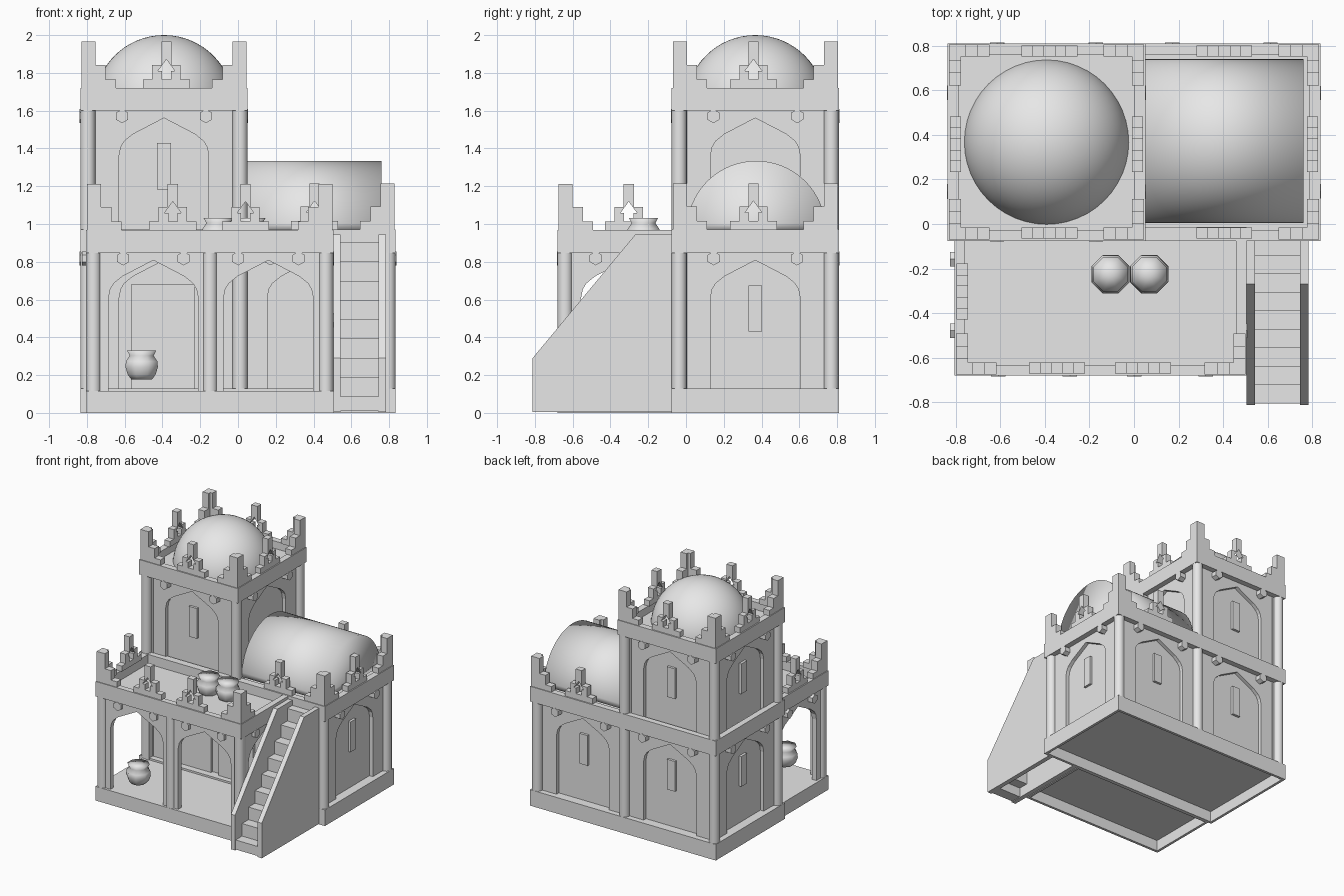
import bpy, bmesh
from math import sin, cos, pi, radians
from mathutils import Matrix

if "Cube" in bpy.data.objects:
    bpy.data.objects.remove(bpy.data.objects["Cube"])

stone = bpy.data.materials.new("pale_stone")
stone.use_nodes = True
stone.diffuse_color = (0.8, 0.8, 0.8, 1)
stone.node_tree.nodes["Principled BSDF"].inputs["Base Color"].default_value = (0.8, 0.8, 0.8, 1)


def finish(name, bm, matrix=Matrix(), smooth=False):
    bmesh.ops.recalc_face_normals(bm, faces=bm.faces)
    for f in bm.faces:
        f.smooth = smooth
    mesh = bpy.data.meshes.new(name)
    bm.to_mesh(mesh)
    bm.free()
    mesh.materials.append(stone)
    ob = bpy.data.objects.new(name, mesh)
    ob.matrix_world = matrix
    bpy.context.collection.objects.link(ob)
    return ob


def prism(bm, pts, y0, y1):
    """Upright outline (x, z) given thickness from y0 to y1."""
    face = bm.faces.new([bm.verts.new((x, y0, z)) for x, z in pts])
    ext = bmesh.ops.extrude_face_region(bm, geom=[face])["geom"]
    moved = [v for v in ext if isinstance(v, bmesh.types.BMVert)]
    bmesh.ops.translate(bm, vec=(0, y1 - y0, 0), verts=moved)


def rect(x0, x1, z0, z1):
    return [(x0, z0), (x1, z0), (x1, z1), (x0, z1)]


def side(x, y, degrees):
    """Frame whose local -y looks out of a wall: 0 front, 90 right, 180 back, 270 left."""
    return Matrix.Translation((x, y, 0)) @ Matrix.Rotation(radians(degrees), 4, 'Z')


def tray(name, x, y, z, rim, depth, up=True):
    """Slab with a sunken top, or a hollow underside, with upright rim walls."""
    bm = bmesh.new()
    prism(bm, rect(*x, *z), *y)
    bmesh.ops.recalc_face_normals(bm, faces=bm.faces)
    sign = 1 if up else -1
    face = max(bm.faces, key=lambda f: f.normal.z * sign)
    bmesh.ops.inset_region(bm, faces=[face], thickness=rim, depth=0)
    floor = bmesh.ops.extrude_discrete_faces(bm, faces=[face])["faces"][0]
    bmesh.ops.translate(bm, vec=(0, 0, -sign * depth), verts=floor.verts)
    finish(name, bm)


def column(name, x, y, z0, z1):
    bm = bmesh.new()
    bmesh.ops.create_cone(bm, cap_ends=True, segments=20, radius1=0.04, radius2=0.04, depth=z1 - z0)
    ob = finish(name, bm, Matrix.Translation((x, y, (z0 + z1) / 2)), True)
    bpy.context.view_layer.objects.active = ob
    bpy.ops.object.select_all(action='DESELECT')
    ob.select_set(True)
    bpy.ops.object.shade_smooth_by_angle(angle=radians(40))


ARCH = [(0.237, -0.02), (0.237, 0.48), (0.228, 0.525), (0.21, 0.555), (0.165, 0.592)]
TOP = 0.72
WINDOW = rect(-0.036, 0.036, 0.3, 0.545)
DOOR = rect(-0.175, 0.165, 0, 0.55)


def bay(name, M, dist, cx, width, z, inset, pegs, niche=True, panel=None, peg_out=0.003):
    """Arched wall with pegs; a niche gets a back wall and may hold a raised panel."""
    h = width / 2
    front = -dist + inset
    arch = ARCH + [(0, 0.678)] + [(-a, b) for a, b in reversed(ARCH)]
    bm = bmesh.new()
    prism(bm, arch + [(-h, -0.02), (-h, TOP), (h, TOP), (h, -0.02)], front, front + 0.04)
    if niche:
        prism(bm, rect(-h, h, -0.02, TOP), front + 0.03, front + 0.05)
    if panel:
        prism(bm, panel, front + 0.01, front + 0.04)
    for s in (-1, 1):
        hexagon = [(s * pegs + 0.037 * sin(i * pi / 3), 0.688 + 0.037 * cos(i * pi / 3)) for i in range(6)]
        prism(bm, hexagon, -dist - peg_out, front + 0.02)
    finish(name, bm, M @ Matrix.Translation((cx, 0, z)))


CREST = [(0, 0.045), (0, 0), (0.125, 0), (0.125, 0.045), (0.075, 0.045), (0.075, 0.122),
         (0.027, 0.122), (0.027, 0.245), (0, 0.245), (0, 0.152), (0.045, 0.09),
         (0.024, 0.09), (0.024, 0.045)]
STEPS = [(0, 0), (0.182, 0), (0.182, 0.045), (0.128, 0.045), (0.128, 0.122),
         (0.074, 0.122), (0.074, 0.245), (0, 0.245)]


def crest(name, M, dist, cx, z):
    """Stepped battlement pierced by an arrow-shaped hole."""
    bm = bmesh.new()
    for s in (-1, 1):
        prism(bm, [(s * a, b) for a, b in CREST], -dist + 0.01, -dist + 0.06)
    seam = [f for f in bm.faces if all(abs(v.co.x) < 1e-5 for v in f.verts)]
    bmesh.ops.delete(bm, geom=seam, context='FACES')
    bmesh.ops.remove_doubles(bm, verts=bm.verts, dist=1e-5)
    finish(name, bm, M @ Matrix.Translation((cx, 0, z)))


def corner(name, M, dist, end, z):
    """Stepped battlement running inwards from the wall end at x = end."""
    s = -1 if end > 0 else 1
    bm = bmesh.new()
    prism(bm, [(end + s * (a + 0.006), b) for a, b in STEPS], -dist + 0.006, -dist + 0.06)
    finish(name, bm, M @ Matrix.Translation((0, 0, z)))


# Footings and roof rims
HX, Y0, Y1, CY, H = 0.835, -0.076, 0.81, 0.367, 0.443
CX = HX - H
PX0, PX1, PY0 = -0.805, 0.505, -0.68
tray("main_base", (-HX, HX), (Y0, Y1), (0, 0.13), 0.03, 0.09, False)
tray("porch_base", (PX0, PX1), (PY0, Y0 + 0.01), (0, 0.115), 0.03, 0.09, False)
tray("main_roof", (-HX, HX), (Y0, Y1), (0.847, 0.97), 0.07, 0.05)
tray("porch_roof", (PX0, PX1), (PY0, -0.013), (0.847, 0.968), 0.066, 0.075)
tray("tower_roof", (-HX, -HX + 2 * H), (Y0, Y1), (1.6, 1.72), 0.07, 0.06)

# Columns
tower_x = (-HX + 0.04, -HX + 2 * H - 0.04)
for y in (Y0 + 0.04, Y1 - 0.04):
    for x in tower_x + (HX - 0.04,):
        column("main_column", x, y, 0.12, 0.86)
    for x in tower_x:
        column("tower_column", x, y, 0.96, 1.61)
for x in (PX0 + 0.04, -0.148, PX1 - 0.04):
    column("porch_column", x, PY0 + 0.04, 0.11, 0.86)

# Ground floor and tower walls
for angle in (0, 90, 180, 270):
    left, right = side(-CX, CY, angle), side(CX, CY, angle)
    shift = 0.013 * cos(radians(angle)) - 0.01 * sin(radians(angle))
    bay("tower_wall", left, H, 0, 0.8, 0.883, 0.045, 0.222, panel=None if angle == 90 else WINDOW)
    crest("tower_crest", left, H, shift, 1.72)
    for end in (-H, H):
        corner("tower_corner_crest", left, H, end, 1.72)
    if angle != 90:
        bay("left_room_wall", left, H, 0, 0.8, 0.13, 0.045, 0.22, panel=WINDOW if angle else DOOR)
    if angle != 270:
        bay("right_room_wall", right, H, 0, 0.8, 0.13, 0.045, 0.22, panel=WINDOW if angle else None)
        crest("main_crest", right, H, shift, 0.97)
        if angle != 180:
            corner("main_corner_crest", right, H, H, 0.97)
        if angle != 0:
            corner("main_corner_crest", right, H, -H, 0.97)

# Porch arches and battlements
pcx, pcy = (PX0 + PX1) / 2, (PY0 + Y0) / 2
phx, phy = (PX1 - PX0) / 2, (Y0 - PY0) / 2
pf, pr, pl = side(pcx, pcy, 0), side(pcx, pcy, 90), side(pcx, pcy, 270)
for cx in (-0.298, 0.311):
    bay("porch_front_arch", pf, phy, cx, 0.57, 0.13, 0.02, 0.16, niche=False)
bay("porch_right_arch", pr, phx, 0.06, 0.58, 0.13, 0.02, 0.16, niche=False)
bay("porch_left_arch", pl, phx, -0.06, 0.58, 0.13, 0.02, 0.16, niche=False, peg_out=0.02)
for cx in (-0.195, 0.19):
    crest("porch_front_crest", pf, phy, cx, 0.967)
crest("porch_left_crest", pl, phx, -0.075, 0.967)
for M, dist, end in ((pf, phy, -phx), (pf, phy, phx), (pl, phx, phy), (pr, phx, -phy)):
    corner("porch_corner_crest", M, dist, end, 0.967)

# Dome over the tower
bm = bmesh.new()
bmesh.ops.create_uvsphere(bm, u_segments=48, v_segments=32, radius=0.37)
bmesh.ops.delete(bm, geom=[v for v in bm.verts if v.co.z < -0.01], context='VERTS')
finish("tower_dome", bm, Matrix.Translation((-CX, CY, 1.63)), True)

# Barrel vault over the right room
bm = bmesh.new()
prism(bm, [(0.3675 * cos(i * pi / 32), 0.3675 * sin(i * pi / 32)) for i in range(33)], -0.76, -0.03)
finish("barrel_vault", bm, side(0, CY + 0.005, 90) @ Matrix.Translation((0, 0, 0.967)), True)

# Outside stair
turn = side(0, 0, 90)
for x0, x1 in ((0.505, 0.542), (0.745, 0.783)):
    bm = bmesh.new()
    prism(bm, [(-0.812, 0.005), (-0.812, 0.29), (-0.268, 0.945), (Y0, 0.945), (Y0, 0.005)], -x1, -x0)
    finish("stair_side", bm, turn)
bm = bmesh.new()
for i in range(9):
    y, z = -0.805 + 0.083 * i, 0.087 + 0.102 * i
    prism(bm, rect(y, Y0 if i == 8 else y + 0.09, max(z - 0.102, 0.01), z), -0.75, -0.535)
finish("stair_steps", bm, turn)

# Eight-sided pots
POT = [(0, 0), (0.06, 0), (0.08, 0.025), (0.093, 0.065), (0.09, 0.095), (0.068, 0.125),
       (0.084, 0.152), (0, 0.152)]
for x, y, z in ((-0.51, -0.55, 0.178), (-0.105, -0.225, 0.88), (0.068, -0.225, 0.88)):
    bm = bmesh.new()
    verts = [bm.verts.new((r, 0, h)) for r, h in POT]
    edges = [bm.edges.new(pair) for pair in zip(verts, verts[1:])]
    bmesh.ops.spin(bm, geom=verts + edges, axis=(0, 0, 1), cent=(0, 0, 0), angle=2 * pi, steps=8)
    bmesh.ops.remove_doubles(bm, verts=bm.verts, dist=1e-4)
    finish("pot", bm, side(x, y, 22.5) @ Matrix.Translation((0, 0, z)), True)
